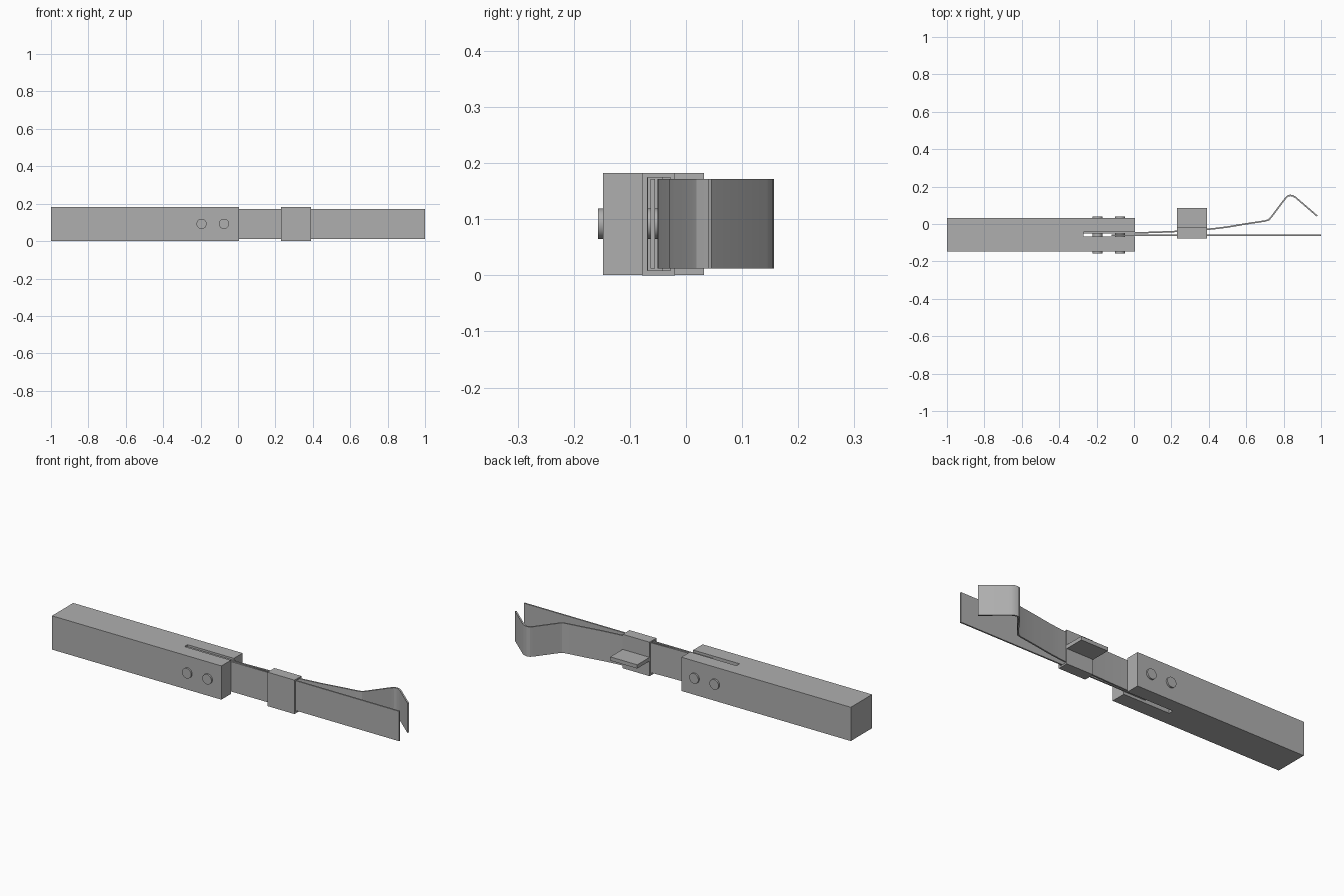
import bpy
import bmesh
from math import pi
from mathutils import Vector, Matrix

default = bpy.data.objects.get("Cube")
if default:
    bpy.data.objects.remove(default, do_unlink=True)

# One plain grey for everything
GREY = (0.43, 0.43, 0.43, 1)
grey = bpy.data.materials.new("plain grey")
grey.use_nodes = True
grey.diffuse_color = GREY
grey.node_tree.nodes["Principled BSDF"].inputs["Base Color"].default_value = GREY


def finish(name, bm, smooth=False):
    bmesh.ops.recalc_face_normals(bm, faces=bm.faces)
    mesh = bpy.data.meshes.new(name)
    bm.to_mesh(mesh)
    bm.free()
    mesh.materials.append(grey)
    obj = bpy.data.objects.new(name, mesh)
    bpy.context.collection.objects.link(obj)
    if smooth:
        bpy.ops.object.select_all(action="DESELECT")
        obj.select_set(True)
        bpy.context.view_layer.objects.active = obj
        bpy.ops.object.shade_smooth_by_angle(angle=pi / 7)
    return obj


def prism(name, outline, z0, z1, smooth=False):
    """Extrude a plan outline straight up."""
    bm = bmesh.new()
    face = bm.faces.new([bm.verts.new((x, y, z0)) for x, y in outline])
    grown = bmesh.ops.extrude_face_region(bm, geom=[face])["geom"]
    top = [v for v in grown if isinstance(v, bmesh.types.BMVert)]
    bmesh.ops.translate(bm, verts=top, vec=(0, 0, z1 - z0))
    return finish(name, bm, smooth)


def strip_outline(path, thickness):
    """Thicken a plan path into a closed outline."""
    pts = [Vector(p) for p in path]
    sides = ([], [])
    for i, p in enumerate(pts):
        before = (p - pts[max(i - 1, 0)]).normalized()
        after = (pts[min(i + 1, len(pts) - 1)] - p).normalized()
        along = (before + after).normalized()
        offset = Vector((-along.y, along.x)) * thickness / 2
        offset /= max(along.dot(after if after.length else before), 0.5)
        sides[0].append(p + offset)
        sides[1].append(p - offset)
    return sides[0] + sides[1][::-1]


# Handle with a slot cut into its inner end
FRONT, BACK, TOP = -0.148, 0.032, 0.182
MOUTH, SLOT_END = 0.005, -0.27
prism("handle", [(-1, FRONT), (MOUTH, FRONT), (MOUTH, -0.068), (SLOT_END, -0.068),
                 (SLOT_END, -0.042), (MOUTH, -0.042), (MOUTH, BACK), (-1, BACK)], 0.001, TOP)

# Straight blade and sprung, bent blade
BLADE = (0.012, 0.172)
prism("straight_blade", strip_outline([(-0.12, -0.059), (1, -0.059)], 0.008), *BLADE)
bend = [(SLOT_END, -0.047), (0, -0.047), (0.1, -0.045), (0.22, -0.040), (0.32, -0.033),
        (0.42, -0.026), (0.5, -0.016), (0.6, 0.001), (0.7, 0.016), (0.72, 0.022),
        (0.732, 0.035), (0.81, 0.138), (0.821, 0.149), (0.835, 0.153), (0.85, 0.150),
        (0.865, 0.141), (0.98, 0.042)]
prism("bent_blade", strip_outline(bend, 0.008), *BLADE, smooth=True)

# Sliding sleeve: a rectangular tube around both blades
bm = bmesh.new()
loops = []
for x in (0.23, 0.39):
    for y0, y1, z0, z1 in ((-0.078, -0.02, 0, TOP), (-0.069, -0.028, 0.009, 0.174)):
        loops.append([bm.verts.new((x, y, z)) for y, z in ((y0, z0), (y1, z0), (y1, z1), (y0, z1))])
outer_a, inner_a, outer_b, inner_b = loops
for a, b in ((outer_a, inner_a), (outer_b, inner_b), (outer_a, outer_b), (inner_a, inner_b)):
    for i in range(4):
        j = (i + 1) % 4
        bm.faces.new((a[i], a[j], b[j], b[i]))
finish("sliding_sleeve", bm)

# Thumb tab on the back of the sleeve
prism("thumb_tab", [(0.23, -0.021), (0.39, -0.021), (0.39, 0.085), (0.23, 0.085)], 0.081, 0.101)

# Rivets through the handle
for name, x in (("outer_rivet", -0.195), ("inner_rivet", -0.075)):
    bm = bmesh.new()
    place = Matrix.Translation((x, (FRONT + BACK) / 2, 0.092)) @ Matrix.Rotation(pi / 2, 4, "X")
    bmesh.ops.create_cone(bm, cap_ends=True, segments=32, radius1=0.027, radius2=0.027,
                          depth=BACK - FRONT + 0.018, matrix=place)
    finish(name, bm, smooth=True)
